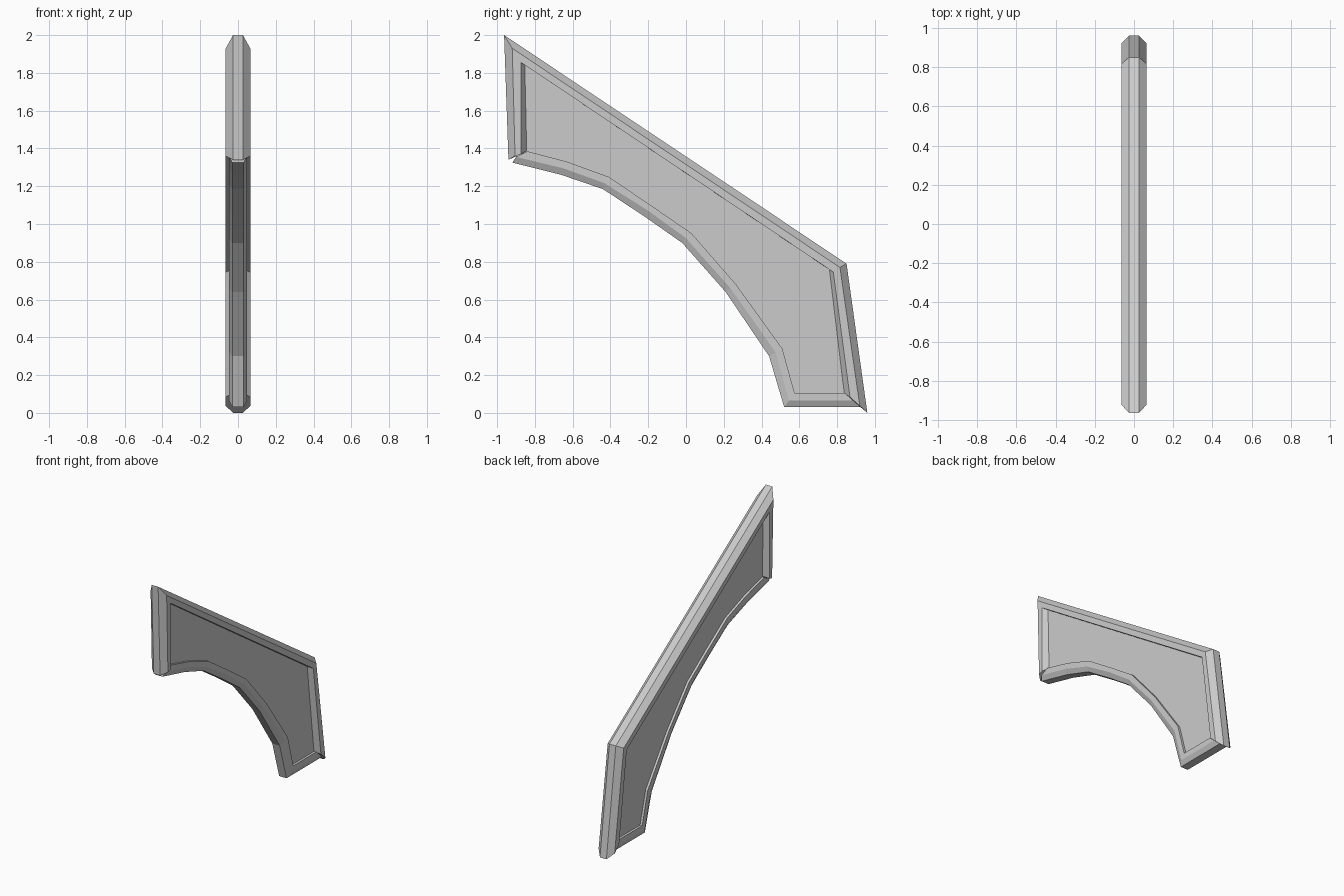
import bpy
import bmesh

cube = bpy.data.objects.get("Cube")
if cube:
    bpy.data.objects.remove(cube, do_unlink=True)

grey = bpy.data.materials.new("plain grey")
grey.use_nodes = True
colour = (0.6, 0.6, 0.6, 1)
grey.diffuse_color = colour
grey.node_tree.nodes["Principled BSDF"].inputs["Base Color"].default_value = colour

PANEL = 0.03  # half thickness of the recessed panel


def finish(name, bm):
    bmesh.ops.recalc_face_normals(bm, faces=bm.faces)
    mesh = bpy.data.meshes.new(name)
    bm.to_mesh(mesh)
    bm.free()
    mesh.materials.append(grey)
    obj = bpy.data.objects.new(name, mesh)
    bpy.context.collection.objects.link(obj)
    return obj


def rim(name, stations, edge, face):
    """Chamfered moulding; each station is outer, shoulder, inner, foot in (y, z)."""
    bm = bmesh.new()
    widths = (edge, face, face, PANEL - 0.004)
    rings = []
    for pts in stations:
        half = [(w, y, z) for w, (y, z) in zip(widths, pts)]
        ring = half + [(-x, y, z) for x, y, z in reversed(half)]
        rings.append([bm.verts.new(p) for p in ring])
    for a, b in zip(rings, rings[1:]):
        for i in range(len(a)):
            j = (i + 1) % len(a)
            bm.faces.new((a[i], a[j], b[j], b[i]))
    bm.faces.new(rings[0])
    bm.faces.new(rings[-1])
    return finish(name, bm)


# Raised moulding along the front, sloping top and back
upper = [
    [(-0.94, 1.34), (-0.905, 1.36), (-0.873, 1.37), (-0.84, 1.39)],
    [(-0.963, 2.0), (-0.92, 1.93), (-0.873, 1.855), (-0.85, 1.84)],
    [(0.85, 0.79), (0.815, 0.77), (0.78, 0.745), (0.757, 0.76)],
    [(0.96, 0.0), (0.92, 0.037), (0.868, 0.085), (0.835, 0.105)],
]
rim("upper_moulding", upper, 0.026, 0.065)

# Lower moulding along the faceted arch and the foot
arch_outer = [(-0.92, 1.325), (-0.66, 1.26), (-0.44, 1.185), (-0.22, 1.04),
              (-0.02, 0.9), (0.21, 0.64), (0.44, 0.3), (0.52, 0.03), (0.925, 0.03)]
arch_shoulder = [(-0.9, 1.355), (-0.65, 1.295), (-0.43, 1.215), (-0.2, 1.07),
                 (0.0, 0.925), (0.235, 0.66), (0.475, 0.32), (0.545, 0.065), (0.885, 0.065)]
arch_inner = [(-0.84, 1.385), (-0.63, 1.33), (-0.41, 1.25), (-0.18, 1.095),
              (0.03, 0.95), (0.265, 0.68), (0.51, 0.34), (0.575, 0.105), (0.84, 0.105)]
arch = [[o, s, i, i] for o, s, i in zip(arch_outer, arch_shoulder, arch_inner)]
rim("arch_moulding", arch, 0.03, 0.047)

# Recessed panel filling the frame
outline = arch_shoulder + [upper[2][1], upper[1][1]]
bm = bmesh.new()
base = bm.faces.new([bm.verts.new((-PANEL, y, z)) for y, z in outline])
side = bmesh.ops.extrude_face_region(bm, geom=[base], use_keep_orig=True)
moved = [g for g in side["geom"] if isinstance(g, bmesh.types.BMVert)]
bmesh.ops.translate(bm, verts=moved, vec=(2 * PANEL, 0, 0))
finish("panel", bm)
